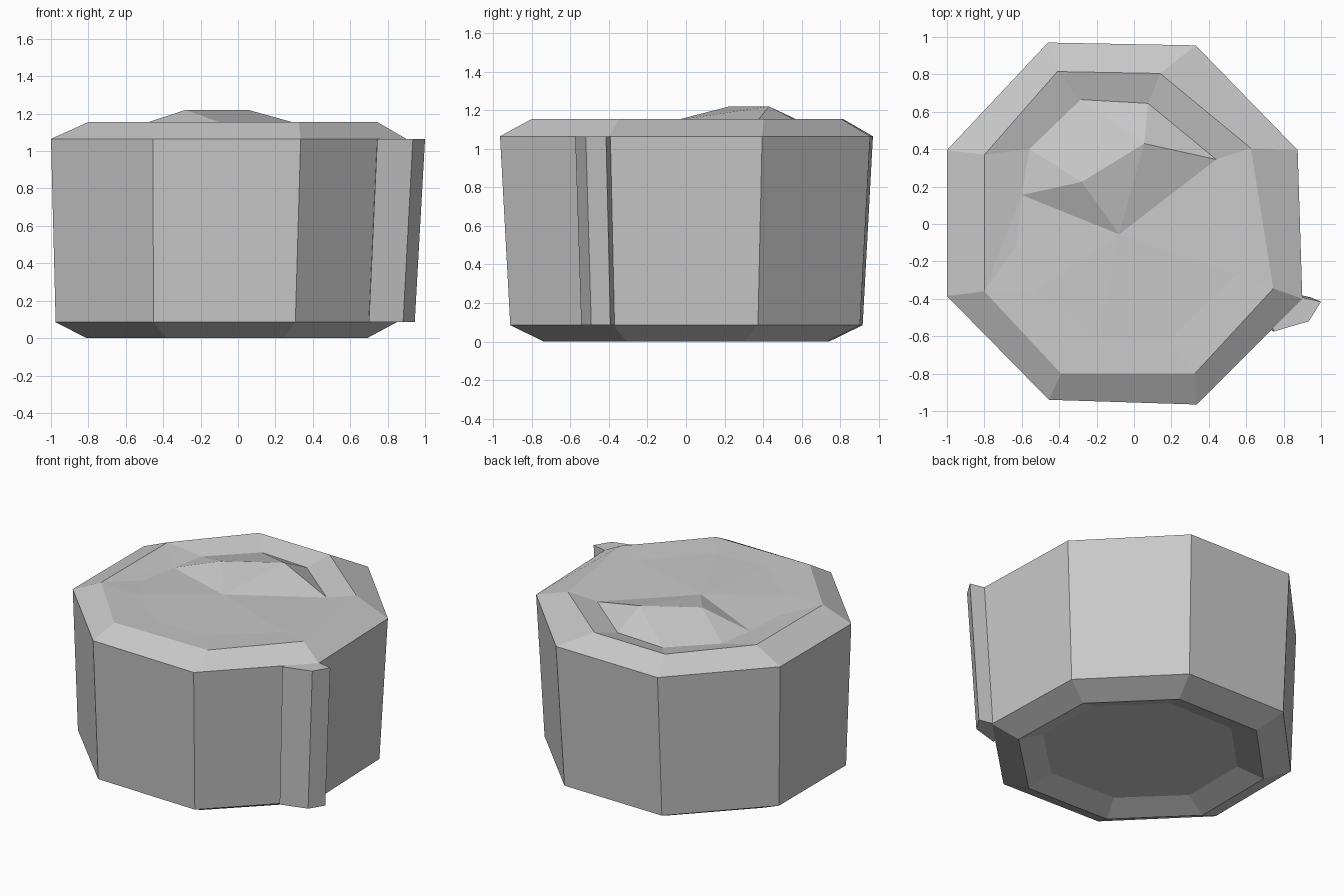
import bpy
import bmesh

cube = bpy.data.objects.get("Cube")
if cube:
    bpy.data.objects.remove(cube, do_unlink=True)

grey = bpy.data.materials.new("plain grey")
grey.use_nodes = True
tone = (0.58, 0.58, 0.58, 1)
grey.diffuse_color = tone
grey.node_tree.nodes["Principled BSDF"].inputs["Base Color"].default_value = tone


def place(outline, z, scale_x=1, scale_y=1, shift=0):
    """Lift a flat outline to a height, scaled about the vertical axis."""
    return [(x * scale_x + shift, y * scale_y, z) for x, y in outline]


def finish(name, bm):
    bmesh.ops.recalc_face_normals(bm, faces=bm.faces)
    mesh = bpy.data.meshes.new(name)
    bm.to_mesh(mesh)
    bm.free()
    mesh.materials.append(grey)
    obj = bpy.data.objects.new(name, mesh)
    bpy.context.collection.objects.link(obj)


def loft(bm, rings):
    """Join successive rings with quads and return the rings of vertices."""
    loops = [[bm.verts.new(co) for co in ring] for ring in rings]
    for low, high in zip(loops, loops[1:]):
        for i in range(len(low)):
            k = (i + 1) % len(low)
            bm.faces.new((low[i], low[k], high[k], high[i]))
    return loops


shoulder = [(-.46, .97), (.33, .955), (.875, .395), (.9, -.4),
            (.335, -.965), (-.455, -.94), (-1, -.385), (-1, .395)]
rim = [(-.41, .815), (.14, .805), (.625, .405), (.745, -.345),
       (.325, -.8), (-.39, -.8), (-.8, -.36), (-.8, .37)]
SHOULDER_Z, RIM_Z, FOOT_Z = 1.065, 1.155, .085

# Body: recessed base, foot bevel, tapered wall, rim bevel
bm = bmesh.new()
loops = loft(bm, [
    place(shoulder, .06, .63, .6, -.02),
    place(shoulder, 0, .79, .765, -.02),
    place(shoulder, FOOT_Z, .96, .945, -.015),
    place(shoulder, SHOULDER_Z),
    place(rim, RIM_Z),
])
bm.faces.new(loops[0])

# Lid: sunken ring inside the rim, with an off-centre raised fold
points = {
    "back_a": (-.285, .665, 1.11),
    "back_b": (.075, .645, 1.11),
    "right_back": (.44, .345, 1.113),
    "right_front": (.55, -.27, 1.14),
    "front_b": (.19, -.62, 1.148),
    "front_a": (-.18, -.62, 1.148),
    "left_front": (-.53, -.36, 1.14),
    "left_mid": (-.63, -.12, 1.125),
    "left_tip": (-.6, .155, 1.115),
    "left_back": (-.56, .4, 1.11),
    "crest_a": (-.28, .225, 1.22),
    "crest_b": (.055, .43, 1.22),
    "middle": (-.08, -.055, 1.148),
}
lid = {name: bm.verts.new(co) for name, co in points.items()}
lid.update({f"rim{i}": vert for i, vert in enumerate(loops[-1])})


def lid_face(*names):
    bm.faces.new([lid[name] for name in names])


def lid_fan(hub, *names):
    """Triangles from one hub point to each pair of neighbours."""
    for a, b in zip(names, names[1:]):
        lid_face(hub, a, b)


# Slopes from the rim down to the sunken ring
slope = ["back_a", "back_b", "right_back", "right_front",
         "front_b", "front_a", "left_front"]
for i, (a, b) in enumerate(zip(slope, slope[1:])):
    lid_face(f"rim{i}", f"rim{i + 1}", b, a)
lid_fan("rim6", "left_front", "left_mid", "left_tip", "rim7")
lid_face("rim7", "left_back", "left_tip")
lid_face("rim7", "rim0", "back_a", "left_back")

# Raised fold, then the nearly flat front of the lid
lid_fan("crest_b", "crest_a", "back_a", "back_b", "right_back", "middle")
lid_fan("crest_a", "back_a", "left_back", "left_tip", "middle", "crest_b")
lid_fan("middle", "right_back", "right_front", "front_b", "front_a",
        "left_front", "left_mid", "left_tip")
finish("body_and_lid", bm)

# Side flap: upright overlapping seam at one corner of the wall
flap = [(.898, -.392), (1, -.415), (.935, -.52), (.745, -.575), (.74, -.5)]
bm = bmesh.new()
ends = loft(bm, [place(flap, FOOT_Z, .96, .945, -.015), place(flap, SHOULDER_Z)])
for end in ends:
    bm.faces.new(end)
finish("side_flap", bm)
